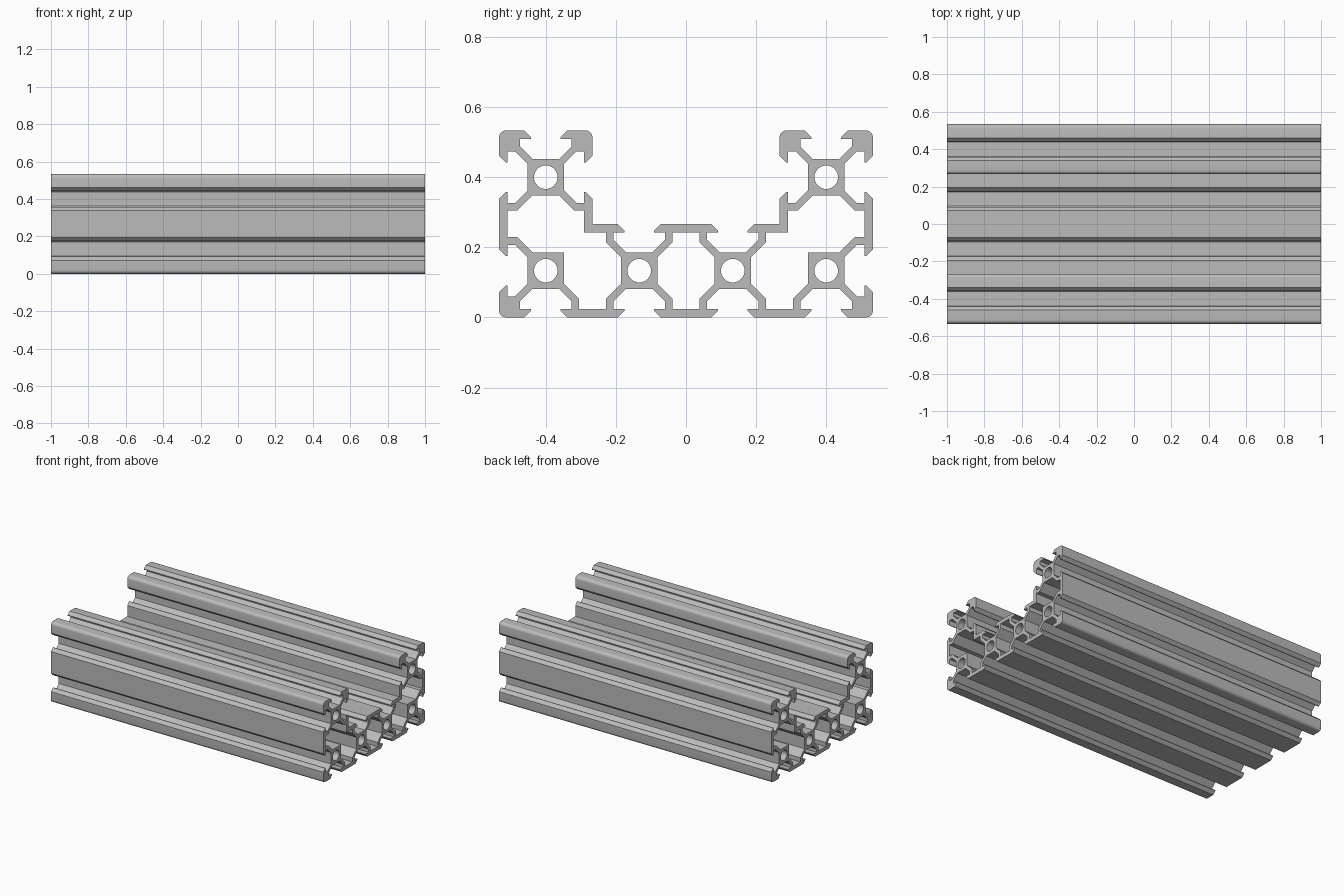
import bpy, bmesh, math
from mathutils import Vector

cube = bpy.data.objects.get("Cube")
if cube:
    bpy.data.objects.remove(cube, do_unlink=True)

MM = 2 / 150          # the bar is 150 mm long and 80 x 40 mm in section
RIGHT, LEFT, UP, DOWN = Vector((1, 0)), Vector((-1, 0)), Vector((0, 1)), Vector((0, -1))

# Half shapes around a hub: (sideways, outward) in mm
SLOT = [(-4.58, 10), (-3.125, 8.545), (-3.125, 8.2), (-5.5, 8.2), (-5.5, 6.56), (-2.84, 3.9)]
CAVITY_SIDE = [(-8.2, 7.16), (-6.1, 7.16), (-2.84, 3.9)]


def place(half, hub, out):
    """Mirror a half shape and set it on one side of a hub."""
    along = Vector((-out.y, out.x))
    full = half + [(-u, v) for u, v in reversed(half)]
    return [Vector(hub) + along * u + out * v for u, v in full]


def rounded(corner, start, end, radius=1.5, steps=5):
    """Arc at an outer corner, from direction start to direction end."""
    centre = Vector(corner) - (start + end) * radius
    angles = [math.pi / 2 * i / steps for i in range(steps + 1)]
    return [centre + (start * math.cos(a) + end * math.sin(a)) * radius for a in angles]


def circle(hub, radius=2.52, sides=32):
    return [Vector(hub) + Vector((math.cos(a), math.sin(a))) * radius
            for a in (2 * math.pi * i / sides for i in range(sides))]


def mirrored(points):
    return [Vector((-p.x, p.y)) for p in reversed(points)]


inner, outer, top = (10, 10), (30, 10), (30, 30)

# Outer outline of one half, counter-clockwise from the bottom middle
half = (place(SLOT, inner, DOWN) + place(SLOT, outer, DOWN)
        + rounded((40, 0), DOWN, RIGHT)
        + place(SLOT, outer, RIGHT) + place(SLOT, top, RIGHT)
        + rounded((40, 40), RIGHT, UP)
        + place(SLOT, top, UP)
        + rounded((20, 40), UP, LEFT)
        + place(SLOT, top, LEFT) + [Vector((20, 20))]
        + place(SLOT, inner, UP))

# Closed hollows between the hubs
side_hollow = (place(CAVITY_SIDE, inner, RIGHT) + [Vector((21.8, 18.2))]
               + place(CAVITY_SIDE, top, DOWN)
               + place(CAVITY_SIDE, outer, UP)[:3] + [Vector((26.1, 13.9))]
               + place(CAVITY_SIDE, outer, LEFT)[3:])
middle_hollow = place(CAVITY_SIDE, inner, LEFT) + place(CAVITY_SIDE, (-10, 10), RIGHT)

loops = [half + mirrored(half), side_hollow, mirrored(side_hollow), middle_hollow]
for hub in (inner, outer, top):
    bore = circle(hub)
    loops += [bore, mirrored(bore)]

# Fill the section and extrude it along x
bm = bmesh.new()
edges = []
for loop in loops:
    verts = [bm.verts.new((-1, p.x * MM, p.y * MM)) for p in loop]
    edges += [bm.edges.new((a, b)) for a, b in zip(verts, verts[1:] + verts[:1])]
bmesh.ops.triangle_fill(bm, edges=edges, use_beauty=True, normal=(-1, 0, 0))
result = bmesh.ops.extrude_face_region(bm, geom=bm.faces[:], use_keep_orig=True)
moved = [g for g in result["geom"] if isinstance(g, bmesh.types.BMVert)]
bmesh.ops.translate(bm, verts=moved, vec=(2, 0, 0))
bmesh.ops.recalc_face_normals(bm, faces=bm.faces[:])

mesh = bpy.data.meshes.new("channel_rail")
bm.to_mesh(mesh)
bm.free()
rail = bpy.data.objects.new("channel_rail", mesh)
bpy.context.collection.objects.link(rail)

# Bare aluminium
colour = (0.5, 0.5, 0.5, 1)
metal = bpy.data.materials.new("aluminium_grey")
metal.use_nodes = True
metal.diffuse_color = colour
metal.node_tree.nodes["Principled BSDF"].inputs["Base Color"].default_value = colour
mesh.materials.append(metal)

# Smooth bores and rounded corners, crisp slot edges
bpy.ops.object.select_all(action="DESELECT")
rail.select_set(True)
bpy.context.view_layer.objects.active = rail
bpy.ops.object.shade_smooth_by_angle(angle=math.radians(30))
